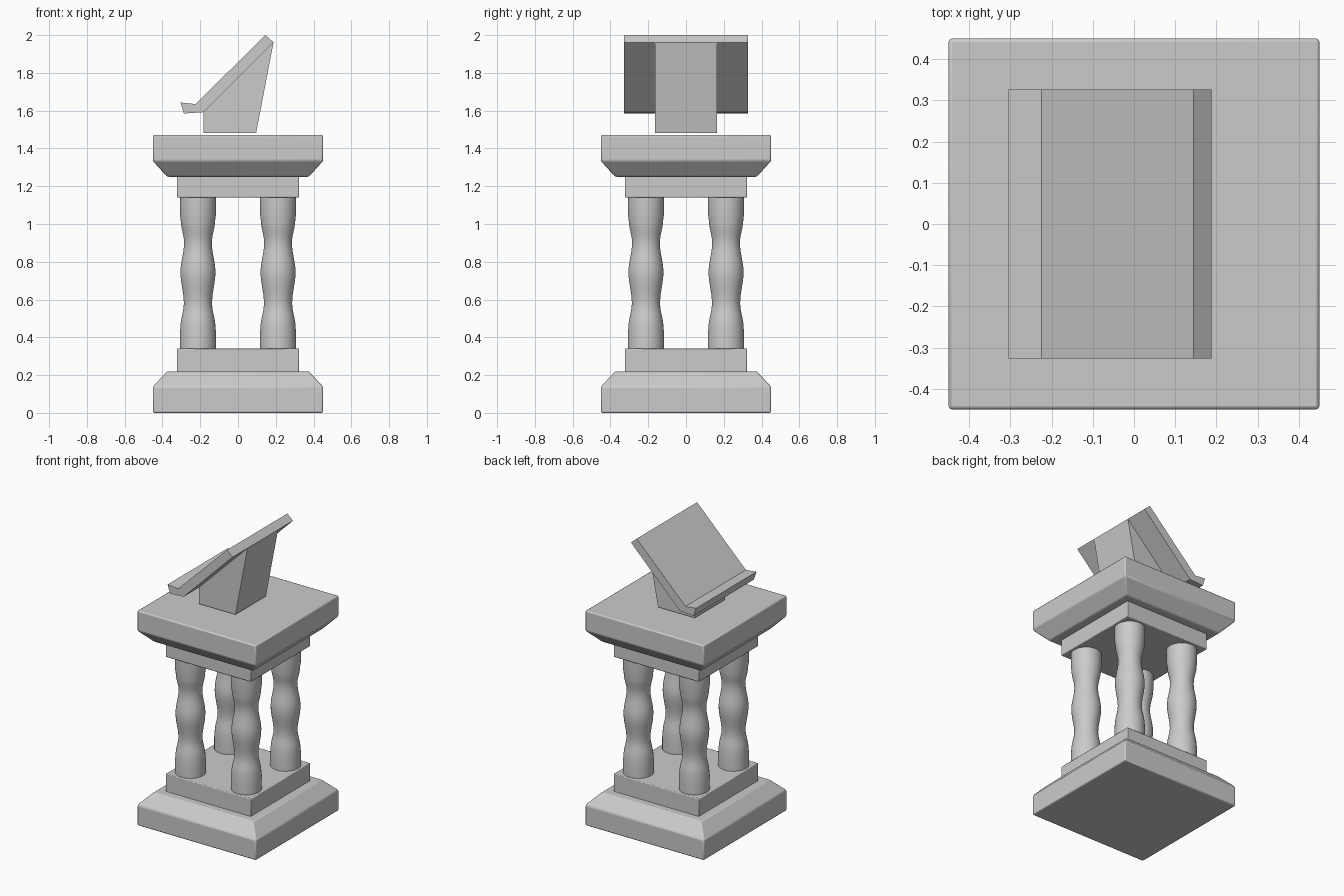
import bpy, bmesh, math

if "Cube" in bpy.data.objects:
    bpy.data.objects.remove(bpy.data.objects["Cube"])


def finish(name, bm, bevel=0.0, angle=30):
    bmesh.ops.recalc_face_normals(bm, faces=bm.faces)
    mesh = bpy.data.meshes.new(name)
    bm.to_mesh(mesh)
    bm.free()
    ob = bpy.data.objects.new(name, mesh)
    bpy.context.collection.objects.link(ob)
    if bevel:
        mod = ob.modifiers.new("soft_edges", "BEVEL")
        mod.width, mod.segments = bevel, 2
        mod.limit_method = "ANGLE"
        mod.angle_limit = math.radians(30)
    bpy.ops.object.select_all(action="DESELECT")
    ob.select_set(True)
    bpy.context.view_layer.objects.active = ob
    bpy.ops.object.shade_smooth_by_angle(angle=math.radians(angle))
    return ob


def lathe(name, profile, sides, centre=(0, 0), bevel=0.0):
    """Stack of regular rings from (radius, z) points; 4 sides means half-widths."""
    bm = bmesh.new()
    scale = math.sqrt(2) if sides == 4 else 1
    turn = math.pi / sides
    rings = []
    for r, z in profile:
        rings.append([bm.verts.new((
            centre[0] + r * scale * math.cos(turn + 2 * math.pi * i / sides),
            centre[1] + r * scale * math.sin(turn + 2 * math.pi * i / sides), z))
            for i in range(sides)])
    for a, b in zip(rings, rings[1:]):
        for i in range(sides):
            j = (i + 1) % sides
            bm.faces.new((a[i], a[j], b[j], b[i]))
    bm.faces.new(rings[0])
    bm.faces.new(rings[-1])
    return finish(name, bm, bevel)


def extrude_y(name, outline, half):
    """Extrude an xz outline symmetrically along y."""
    bm = bmesh.new()
    front = [bm.verts.new((x, -half, z)) for x, z in outline]
    back = [bm.verts.new((x, half, z)) for x, z in outline]
    bm.faces.new(front)
    bm.faces.new(back)
    for i in range(len(outline)):
        j = (i + 1) % len(outline)
        bm.faces.new((front[i], front[j], back[j], back[i]))
    return finish(name, bm, angle=5)


# Stepped square base and mirrored top slab
lathe("base_slab", [(0.45, 0), (0.45, 0.14), (0.375, 0.22)], 4, bevel=0.008)
lathe("base_plinth", [(0.323, 0.215), (0.323, 0.34)], 4, bevel=0.005)
lathe("top_plinth", [(0.323, 1.14), (0.323, 1.255)], 4, bevel=0.005)
lathe("top_slab", [(0.375, 1.25), (0.45, 1.333), (0.45, 1.472)], 4, bevel=0.008)

# Turned columns: swelling belly between two waists, with collars
keys = [(0.096, 0.335), (0.096, 0.425), (0.093, 0.455), (0.075, 0.58),
        (0.093, 0.745), (0.074, 0.90), (0.092, 1.025), (0.096, 1.05), (0.096, 1.145)]
column_profile = [keys[0]]
for (r0, z0), (r1, z1) in zip(keys, keys[1:]):
    steps = 6 if z1 - z0 > 0.1 else 1
    for k in range(1, steps + 1):
        t = k / steps
        s = (1 - math.cos(math.pi * t)) / 2
        column_profile.append((r0 + (r1 - r0) * s, z0 + (z1 - z0) * t))
for side, x in (("left", -0.212), ("right", 0.212)):
    for depth, y in (("front", -0.212), ("back", 0.212)):
        lathe(f"{depth}_{side}_column", column_profile, 32, (x, y))

# Wedge stand and sloping book rest with lip
extrude_y("rest_stand", [(-0.182, 1.482), (0.096, 1.482), (0.188, 1.962),
                         (-0.182, 1.592)], 0.165)
extrude_y("book_rest", [(-0.182, 1.592), (0.188, 1.962), (0.145, 2.0),
                        (-0.225, 1.635), (-0.305, 1.643), (-0.286, 1.585)], 0.327)
